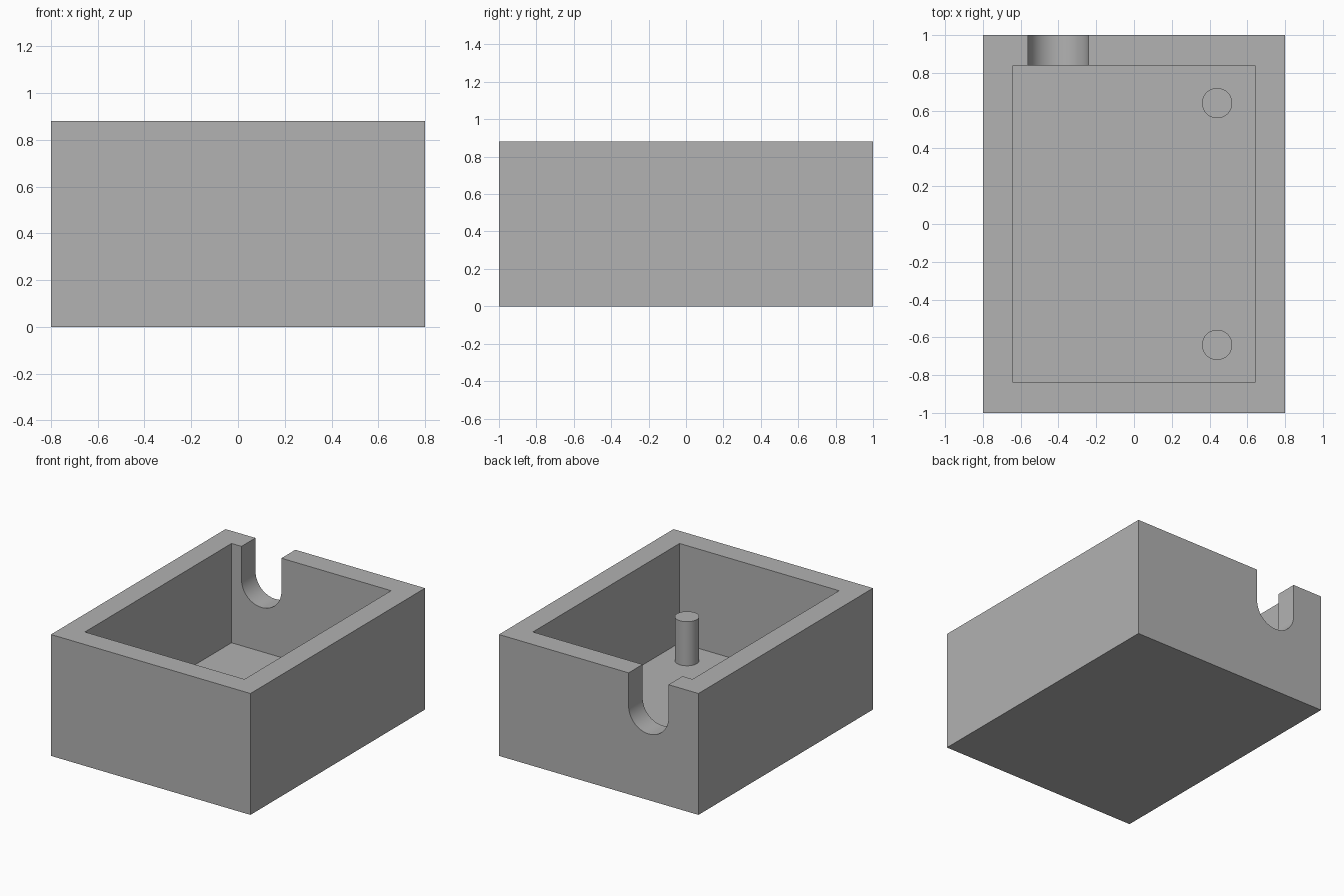
import bpy
import bmesh
from math import pi, cos, sin, radians

WIDTH, DEPTH, HEIGHT = 1.6, 2.0, 0.88
WALL = 0.16
SLOT_X, SLOT_Z, SLOT_R = -0.40, 0.64, 0.16
PEG_X, PEG_Y, PEG_R, PEG_H = 0.44, 0.64, 0.08, 0.32

cube = bpy.data.objects.get("Cube")
if cube:
    bpy.data.objects.remove(cube, do_unlink=True)

grey = bpy.data.materials.new("plain grey")
grey.use_nodes = True
colour = (0.445, 0.445, 0.445, 1)
grey.diffuse_color = colour
grey.node_tree.nodes["Principled BSDF"].inputs["Base Color"].default_value = colour


def prism(name, outline, direction):
    """Extrude a closed outline of 3D points along a direction."""
    bm = bmesh.new()
    face = bm.faces.new([bm.verts.new(p) for p in outline])
    swept = bmesh.ops.extrude_face_region(bm, geom=[face], use_keep_orig=True)["geom"]
    moved = [g for g in swept if isinstance(g, bmesh.types.BMVert)]
    bmesh.ops.translate(bm, verts=moved, vec=direction)
    bmesh.ops.recalc_face_normals(bm, faces=bm.faces)
    mesh = bpy.data.meshes.new(name)
    bm.to_mesh(mesh)
    bm.free()
    obj = bpy.data.objects.new(name, mesh)
    bpy.context.collection.objects.link(obj)
    mesh.materials.append(grey)
    return obj


def block(name, w, d, z0, z1):
    corners = [(-1, -1), (1, -1), (1, 1), (-1, 1)]
    return prism(name, [(x * w / 2, y * d / 2, z0) for x, y in corners], (0, 0, z1 - z0))


def activate(obj):
    bpy.ops.object.select_all(action='DESELECT')
    obj.select_set(True)
    bpy.context.view_layer.objects.active = obj


def cut(target, cutter):
    cutter.hide_render = True
    mod = target.modifiers.new("cut", 'BOOLEAN')
    mod.operation = 'DIFFERENCE'
    mod.solver = 'EXACT'
    mod.object = cutter
    activate(target)
    bpy.ops.object.modifier_apply(modifier=mod.name)
    bpy.data.objects.remove(cutter, do_unlink=True)


def smooth(obj):
    activate(obj)
    bpy.ops.object.shade_smooth_by_angle(angle=radians(30))


# Open box with thick walls and floor
box = block("open_box", WIDTH, DEPTH, 0, HEIGHT)
cut(box, block("cavity", WIDTH - 2 * WALL, DEPTH - 2 * WALL, WALL, HEIGHT + 0.2))

# Round-bottomed slot through the back wall
arc = [pi + pi * i / 32 for i in range(33)]
slot = [(SLOT_X + SLOT_R * cos(a), 0.7, SLOT_Z + SLOT_R * sin(a)) for a in arc]
slot += [(SLOT_X + s * SLOT_R, 0.7, HEIGHT + 0.2) for s in (1, -1)]
cut(box, prism("slot", slot, (0, 0.5, 0)))
smooth(box)

# Two round pegs standing on the floor
for name, side in (("front_peg", -1), ("back_peg", 1)):
    ring = [2 * pi * i / 48 for i in range(48)]
    outline = [(PEG_X + PEG_R * cos(a), side * PEG_Y + PEG_R * sin(a), WALL) for a in ring]
    smooth(prism(name, outline, (0, 0, PEG_H)))
